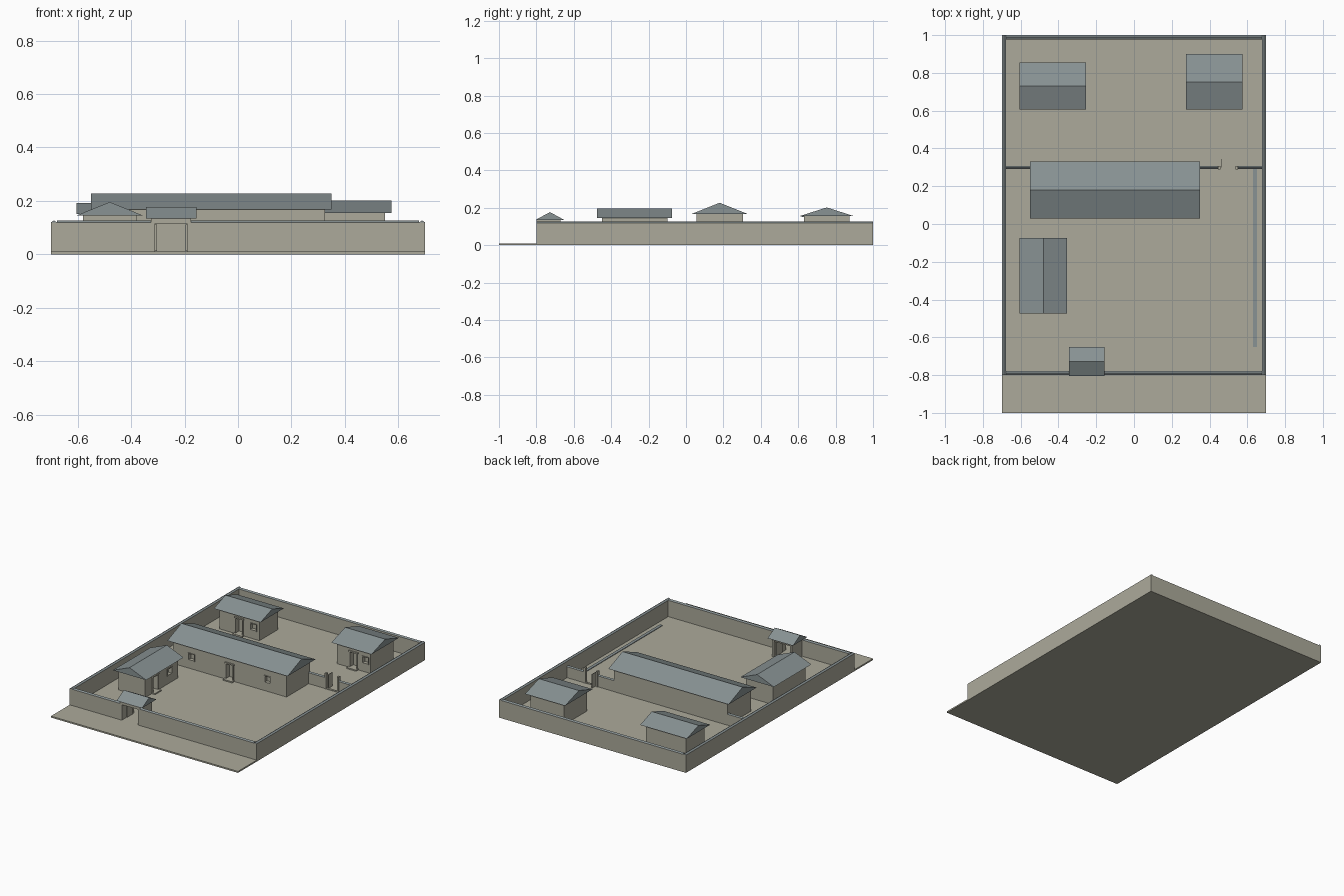
import bpy, bmesh
from mathutils import Vector

if "Cube" in bpy.data.objects:
    bpy.data.objects.remove(bpy.data.objects["Cube"])


def material(name, rgb):
    m = bpy.data.materials.new(name)
    m.diffuse_color = (*rgb, 1)
    m.use_nodes = True
    m.node_tree.nodes["Principled BSDF"].inputs["Base Color"].default_value = m.diffuse_color
    return m


PLASTER = material("beige_plaster", (0.413, 0.402, 0.328))
SLATE = material("grey_roof_tile", (0.246, 0.287, 0.292))


def mesh_object(name, verts, faces, mat):
    me = bpy.data.meshes.new(name)
    bm = bmesh.new()
    vs = [bm.verts.new(v) for v in verts]
    for f in faces:
        bm.faces.new([vs[i] for i in f])
    bmesh.ops.recalc_face_normals(bm, faces=bm.faces)
    bm.to_mesh(me)
    bm.free()
    me.materials.append(mat)
    ob = bpy.data.objects.new(name, me)
    bpy.context.collection.objects.link(ob)
    return ob


def box(name, x0, x1, y0, y1, z0, z1, mat=PLASTER):
    verts = [(x, y, z) for x in (x0, x1) for y in (y0, y1) for z in (z0, z1)]
    faces = [(0, 1, 3, 2), (4, 5, 7, 6), (0, 1, 5, 4),
             (2, 3, 7, 6), (0, 2, 6, 4), (1, 3, 7, 5)]
    return mesh_object(name, verts, faces, mat)


def gable(name, x0, x1, y0, y1, z0, z1, along="x"):
    """Solid triangular prism with its ridge along x or y."""
    if along == "x":
        ym = (y0 + y1) / 2
        verts = [(x, y, z) for x in (x0, x1) for y, z in ((y0, z0), (y1, z0), (ym, z1))]
    else:
        xm = (x0 + x1) / 2
        verts = [(x, y, z) for y in (y0, y1) for x, z in ((x0, z0), (x1, z0), (xm, z1))]
    faces = [(0, 1, 2), (3, 4, 5), (0, 1, 4, 3), (1, 2, 5, 4), (2, 0, 3, 5)]
    return mesh_object(name, verts, faces, SLATE)


def cut(target, cutter):
    mod = target.modifiers.new("opening", "BOOLEAN")
    mod.operation = "DIFFERENCE"
    mod.solver = "EXACT"
    mod.object = cutter
    cutter.hide_render = True
    cutter.hide_viewport = True
    cutter.display_type = "WIRE"


def house(name, x0, x1, y0, y1, eave, ridge, door, windows, side="front"):
    """Walls, roof, and a door, step and windows on the front (-y) or right (+x) side."""
    along = "x" if side == "front" else "y"
    walls = box(name + "_walls", x0, x1, y0, y1, 0.01, eave)
    gable(name + "_roof", x0 - 0.025, x1 + 0.025, y0 - 0.025, y1 + 0.025, eave, ridge, along)

    def facade_box(part, a0, a1, d0, d1, z0, z1):
        # a runs along the facade, d is the distance out from it
        if side == "front":
            return box(name + part, a0, a1, y0 - d1, y0 - d0, z0, z1)
        return box(name + part, x1 + d0, x1 + d1, a0, a1, z0, z1)

    # door recess, frame and step
    cut(walls, facade_box("_door_cutter", door - 0.024, door + 0.024, -0.03, 0.02, 0.018, 0.118))
    for s in (-1, 1):
        a = sorted((door + s * 0.024, door + s * 0.030))
        facade_box("_door_jamb", *a, -0.002, 0.006, 0.01, 0.12)
    facade_box("_door_lintel", door - 0.035, door + 0.035, -0.002, 0.008, 0.118, 0.127)
    facade_box("_door_step", door - 0.035, door + 0.035, 0, 0.025, 0.01, 0.018)
    # window recesses and frames
    for w in windows:
        cut(walls, facade_box("_window_cutter", w - 0.02, w + 0.02, -0.02, 0.02, 0.07, 0.11))
        for s in (-1, 1):
            a = sorted((w + s * 0.02, w + s * 0.025))
            facade_box("_window_jamb", *a, -0.002, 0.004, 0.065, 0.115)
        facade_box("_window_sill", w - 0.02, w + 0.02, -0.002, 0.004, 0.065, 0.07)
        facade_box("_window_head", w - 0.02, w + 0.02, -0.002, 0.004, 0.11, 0.115)


# ground slab
box("ground", -0.7, 0.7, -1, 1, 0, 0.01)

# perimeter walls with small tiled gable caps
T, H, C = 0.022, 0.12, 0.127
for label, x0, x1, y0, y1, along in (
        ("left", -0.7, -0.7 + T, -0.8, 1, "y"),
        ("right", 0.7 - T, 0.7, -0.8, 1, "y"),
        ("back", -0.7 + T, 0.7 - T, 1 - T, 1, "x"),
        ("front_left", -0.7 + T, -0.325, -0.8, -0.8 + T, "x"),
        ("front_right", -0.175, 0.7 - T, -0.8, -0.8 + T, "x")):
    box(label + "_boundary_wall", x0, x1, y0, y1, 0.01, H)
    gable(label + "_wall_cap", x0, x1, y0, y1, H, C, along)

# four houses
house("main_house", -0.525, 0.325, 0.055, 0.305, 0.167, 0.227, -0.10, (-0.385, 0.185))
house("back_left_house", -0.58, -0.28, 0.63, 0.83, 0.15, 0.193, -0.43, (-0.325,))
house("back_right_house", 0.30, 0.55, 0.63, 0.875, 0.155, 0.202, 0.425, (0.515,))
house("side_house", -0.58, -0.38, -0.45, -0.10, 0.145, 0.196, -0.345, (-0.19,), "right")

# entrance gate: side walls, lintel, open leaves, roof
for s in (-1, 1):
    a, b = sorted((-0.25 + s * 0.06, -0.25 + s * 0.075))
    box("gate_side_wall", a, b, -0.8, -0.67, 0.01, 0.135)
    a, b = sorted((-0.25 + s * 0.054, -0.25 + s * 0.06))
    box("gate_leaf", a, b, -0.75, -0.69, 0.012, 0.112)
box("gate_lintel", -0.31, -0.19, -0.8, -0.67, 0.115, 0.135)
gable("gate_roof", -0.345, -0.155, -0.805, -0.65, 0.135, 0.177)

# partition wall between the courts, with an open doorway
for label, x0, x1 in (("left", -0.678, -0.525), ("middle", 0.325, 0.445), ("right", 0.55, 0.678)):
    box(label + "_partition", x0, x1, 0.292, 0.304, 0.01, 0.085)
    gable(label + "_partition_cap", x0, x1, 0.29, 0.306, 0.085, 0.092)
for x in (0.445, 0.538):
    box("partition_pier", x, x + 0.012, 0.288, 0.308, 0.01, 0.115)
box("partition_door_leaf", 0.462, 0.466, 0.30, 0.345, 0.012, 0.105)
box("partition_threshold", 0.457, 0.538, 0.29, 0.304, 0.01, 0.014)

# long low drain beside the right wall
box("drain_strip", 0.63, 0.65, -0.65, 0.29, 0.01, 0.014, SLATE)
